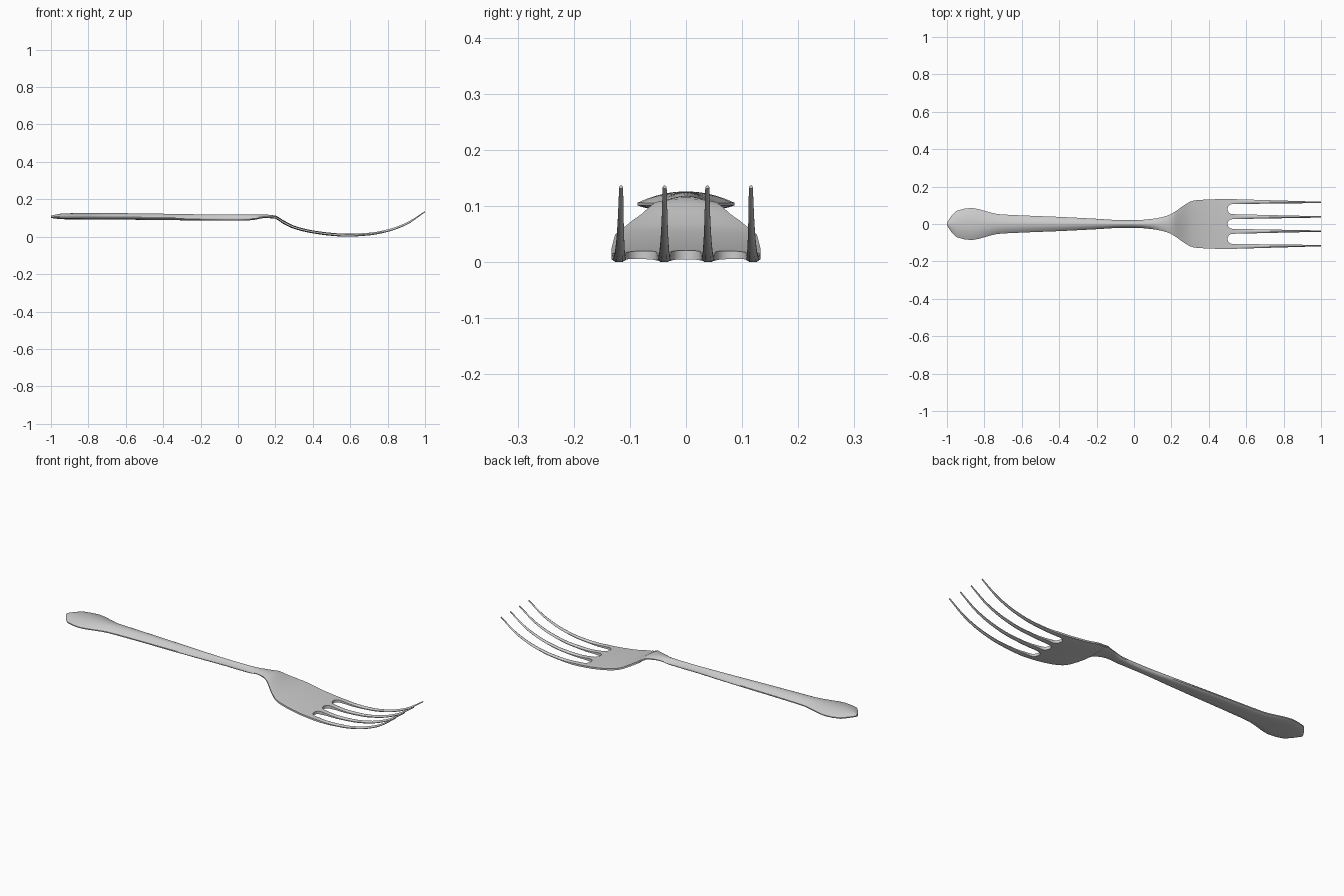
import bpy, bmesh, math

if "Cube" in bpy.data.objects:
    bpy.data.objects.remove(bpy.data.objects["Cube"])

# Profiles along x: half width, top height, bottom height, edge crowning
WIDTH = [(-1, .008), (-.95, .07), (-.87, .086), (-.8, .071), (-.73, .053), (-.6, .046),
         (-.4, .038), (-.2, .028), (-.05, .02), (.02, .021), (.1, .028), (.17, .042),
         (.22, .066), (.27, .102), (.32, .126), (.4, .131), (.46, .133), (1, .133)]
TOP = [(-1, .112), (-.95, .123), (-.87, .126), (-.7, .126), (0, .118), (.15, .118),
       (.2, .113), (.24, .09), (.3, .059), (.4, .034), (.5, .021), (.58, .016),
       (.7, .021), (.8, .039), (.9, .075), (1, .137)]
BOTTOM = [(-1, .1), (-.93, .093), (-.7, .092), (0, .086), (.08, .089), (.14, .1), (.2, .096),
          (.24, .07), (.3, .042), (.4, .018), (.5, .005), (.58, 0), (.7, .007),
          (.8, .026), (.9, .063), (1, .131)]
CROWN = [(-1, .5), (-.9, .6), (.1, .6), (.28, .2), (1, .15)]


def curve(pts, x):
    """Smooth interpolation through points, without overshoot."""
    n = len(pts)
    d = [(pts[i + 1][1] - pts[i][1]) / (pts[i + 1][0] - pts[i][0]) for i in range(n - 1)]
    slope = lambda i: d[0] if i == 0 else d[-1] if i == n - 1 else (
        0 if d[i - 1] * d[i] <= 0 else 2 * d[i - 1] * d[i] / (d[i - 1] + d[i]))
    i = max(0, min(n - 2, sum(1 for p in pts if p[0] <= x) - 1))
    (x0, y0), (x1, y1) = pts[i], pts[i + 1]
    h, t = x1 - x0, (x - x0) / (x1 - x0)
    return (y0 * (1 + 2 * t) * (1 - t) ** 2 + y1 * t * t * (3 - 2 * t)
            + h * slope(i) * t * (1 - t) ** 2 + h * slope(i + 1) * t * t * (t - 1))


bm = bmesh.new()


def pair(x, y, v, crown):
    """Top and bottom vertex at one plan position."""
    a, b = curve(TOP, x), curve(BOTTOM, x)
    return (bm.verts.new((x, y, a - (a - b) * crown * v * v)),
            bm.verts.new((x, y, b + (a - b) * .25 * v ** 4)))


def skin(rows):
    """Top and bottom faces between successive rows of vertex pairs."""
    for r0, r1 in zip(rows, rows[1:]):
        for j in range(len(r0) - 1):
            q = (r0[j], r1[j], r1[j + 1], r0[j + 1])
            bm.faces.new([p[0] for p in q])
            bm.faces.new([p[1] for p in reversed(q)])


def wall(edge):
    """Side faces along a chain of vertex pairs."""
    for p, q in zip(edge, edge[1:]):
        bm.faces.new((p[0], p[1], q[1], q[0]))


# Columns across the head: (y, end x); tines alternate with rounded gaps
W, TH, GH, ROOT, ARC = .133, .0132, .0268, .5, .027
tine_y = [-.1198, -.0393, .0393, .1198]
cols, tine_cols = [], []
for k, c in enumerate(tine_y):
    tine_cols.append(len(cols))
    cols += [(c + TH * s / 2, ROOT + ARC) for s in range(-2, 3)]
    if k < 3:
        a, b = c + TH, tine_y[k + 1] - TH
        for s in range(1, 8):
            t = -math.cos(math.pi * s / 8)
            cols.append(((a + b) / 2 + t * (b - a) / 2,
                         ROOT + ARC * (1 - math.sqrt(1 - t * t))))

# Handle, neck and head body
xs = [-1, -.975, -.95, -.91, -.87, -.835, -.8, -.765, -.73, -.67]
xs += [-.6 + .06 * i for i in range(11)] + [.04 + .02 * i for i in range(20)]
rows = []
for x in xs:
    w, c = curve(WIDTH, x), curve(CROWN, x)
    rows.append([pair(x, y / W * w, y / W, c) for y, e in cols])
for s in (.33, .67, 1):
    row = []
    for y, e in cols:
        x = xs[-1] + (e - xs[-1]) * s
        row.append(pair(x, y / W * curve(WIDTH, x), y / W, curve(CROWN, x)))
    rows.append(row)
skin(rows)
wall(rows[0])
wall([r[0] for r in rows])
wall([r[-1] for r in rows])

# Four tapering tines, with walls around the gap roots
for k, c in enumerate(tine_y):
    i = tine_cols[k]
    tine = [rows[-1][i:i + 5]]
    for n in range(1, 19):
        t = n / 18
        x = ROOT + ARC + (1 - ROOT - ARC) * t
        h = TH + (.0035 - TH) * t
        cy = c * (1 - .035 * t)
        tine.append([pair(x, cy + h * s / 2, s / 2, .5 * min(1, t * 4)) for s in range(-2, 3)])
    skin(tine)
    wall([r[0] for r in tine])
    wall([r[-1] for r in tine])
    wall(tine[-1])
    if k < 3:
        wall(rows[-1][i + 4:tine_cols[k + 1] + 1])

bmesh.ops.recalc_face_normals(bm, faces=bm.faces)
mesh = bpy.data.meshes.new("fork")
bm.to_mesh(mesh)
bm.free()
fork = bpy.data.objects.new("fork", mesh)
bpy.context.collection.objects.link(fork)
bpy.context.view_layer.objects.active = fork
fork.select_set(True)
bpy.ops.object.shade_smooth_by_angle(angle=math.radians(40))
